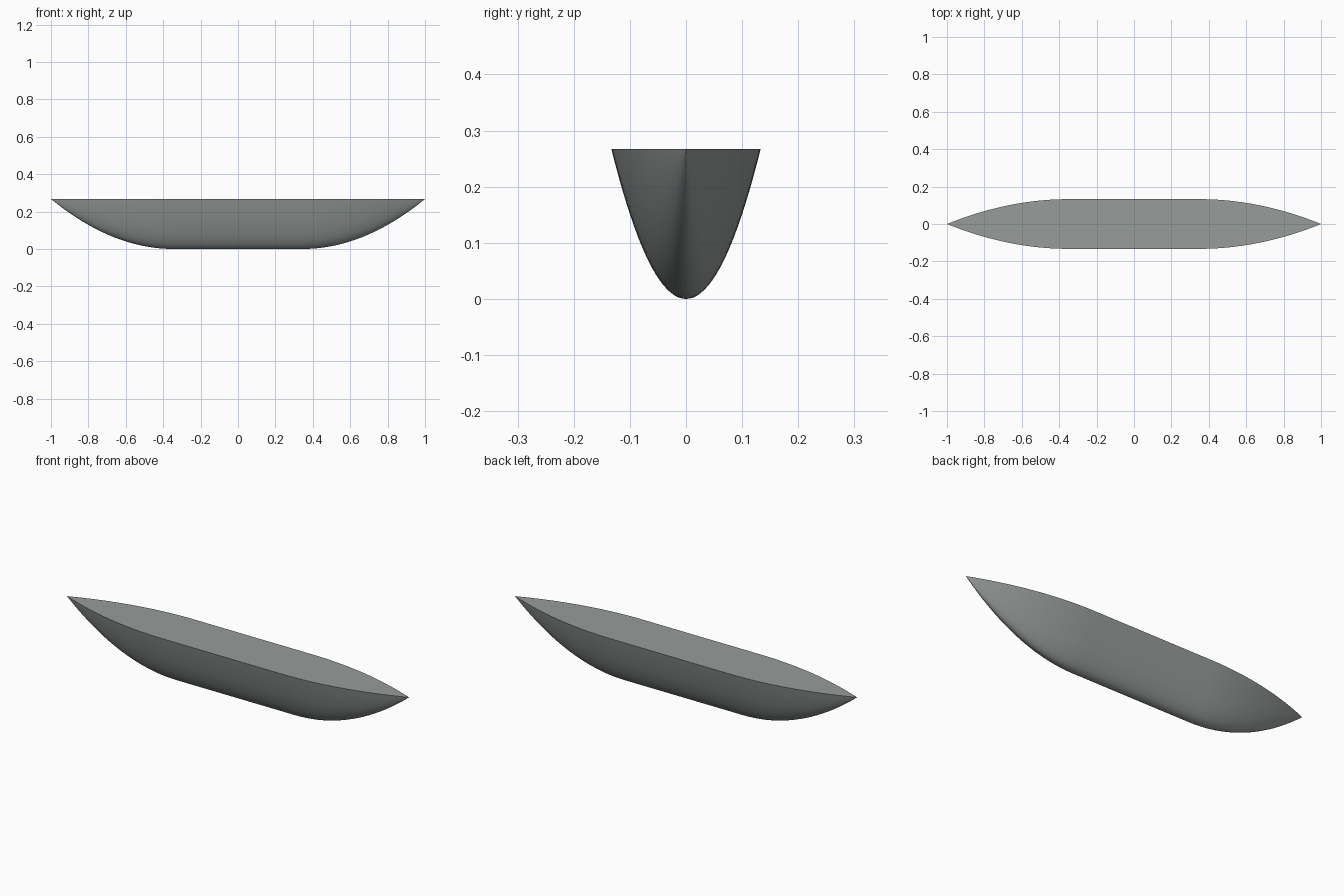
import bpy, bmesh

if "Cube" in bpy.data.objects:
    bpy.data.objects.remove(bpy.data.objects["Cube"])

HALF_LEN, HALF_BEAM, DEPTH = 1.0, 0.133, 0.267
MID = 0.345          # half length of the straight middle body
N_END, N_SEC = 20, 40


def section(bm, x):
    """Parabolic cross-section, shrinking towards the pointed ends."""
    u = max(0.0, (abs(x) - MID) / (HALF_LEN - MID))
    s = 1 - u * u
    ring = []
    for i in range(N_SEC + 1):
        t = 2 * i / N_SEC - 1
        ring.append(bm.verts.new((x, HALF_BEAM * s * t,
                                  DEPTH * (1 - s * (1 - t * t)))))
    return ring


bm = bmesh.new()

# Stations along the length: curved ends, straight middle
end = [MID + (HALF_LEN - MID) * i / N_END for i in range(N_END + 1)]
stations = [-x for x in reversed(end)] + end
rings = [section(bm, x) for x in stations]

# Hull skin and flat deck strip between neighbouring stations
for a, b in zip(rings, rings[1:]):
    for i in range(N_SEC):
        bm.faces.new((a[i], a[i + 1], b[i + 1], b[i]))
    bm.faces.new((a[0], b[0], b[-1], a[-1]))

# Collapse the pointed tips
bmesh.ops.remove_doubles(bm, verts=bm.verts, dist=1e-5)
bmesh.ops.recalc_face_normals(bm, faces=bm.faces)

mesh = bpy.data.meshes.new("hull")
bm.to_mesh(mesh)
bm.free()
hull = bpy.data.objects.new("hull", mesh)
bpy.context.collection.objects.link(hull)

# Dark grey paint with a slight green tint, finely faceted surface
paint = bpy.data.materials.new("dark_grey")
paint.diffuse_color = (0.31, 0.34, 0.333, 1)
paint.use_nodes = True
paint.node_tree.nodes["Principled BSDF"].inputs["Base Color"].default_value = paint.diffuse_color
mesh.materials.append(paint)
